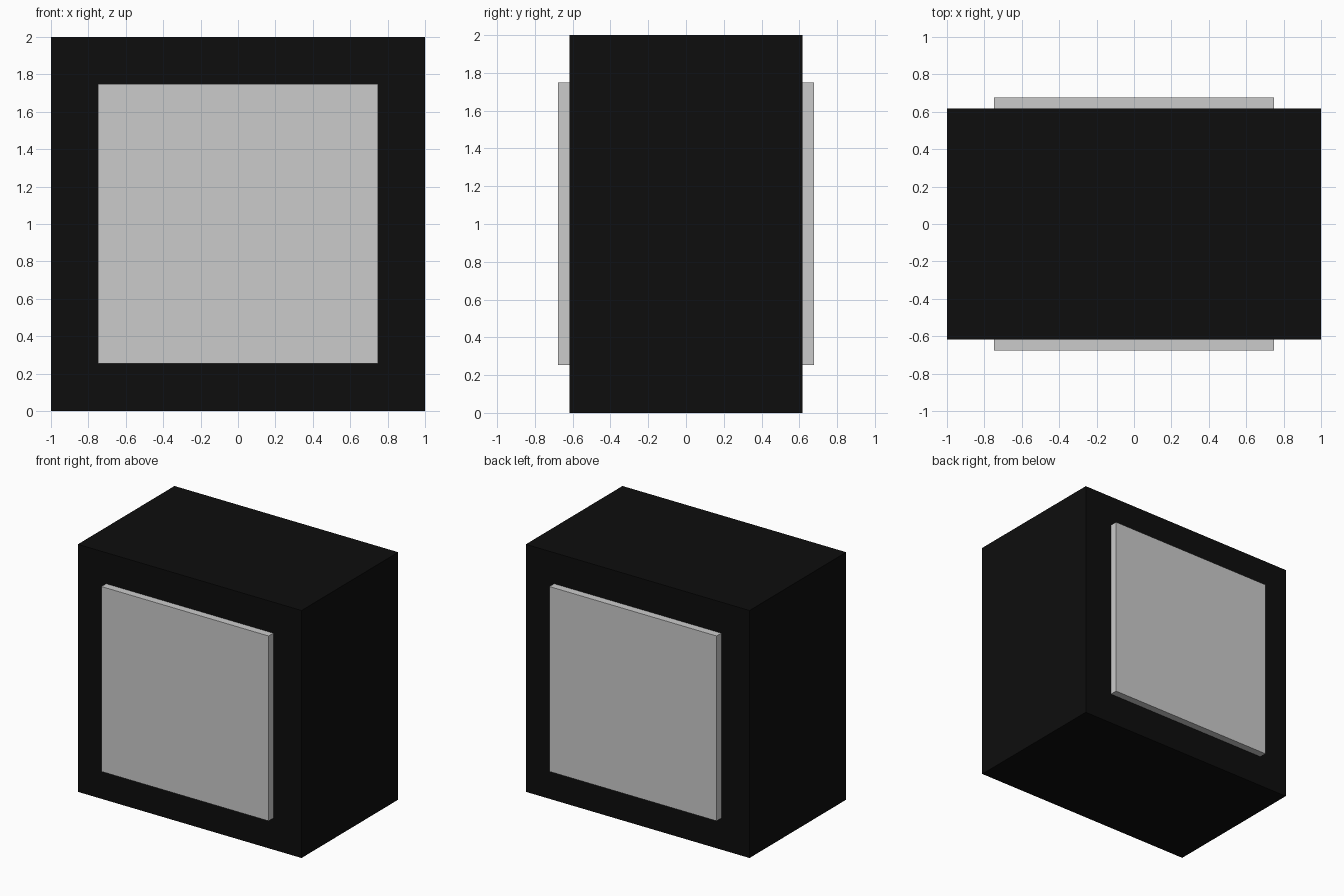
import bpy

if "Cube" in bpy.data.objects:
    bpy.data.objects.remove(bpy.data.objects["Cube"])

BODY_HALF_DEPTH = 0.617
PANEL_DEPTH = 0.06


def box(name, size, centre):
    bpy.ops.mesh.primitive_cube_add(size=1, location=centre)
    obj = bpy.context.object
    obj.name = name
    obj.scale = size
    bpy.ops.object.transform_apply(location=False, rotation=False, scale=True)
    return obj


# Black cabinet
black = bpy.data.materials.new("black")
black.diffuse_color = (0.004, 0.004, 0.004, 1)
black.use_nodes = True
black.node_tree.nodes["Principled BSDF"].inputs["Base Color"].default_value = black.diffuse_color
body = box("cabinet_body", (2, 2 * BODY_HALF_DEPTH, 2), (0, 0, 1))
body.data.materials.append(black)

# Raised grey square panels on the front and back
for name, side in (("front_panel", -1), ("back_panel", 1)):
    y = side * (BODY_HALF_DEPTH + PANEL_DEPTH / 2)
    box(name, (1.495, PANEL_DEPTH, 1.495), (0, y, 1.002))
